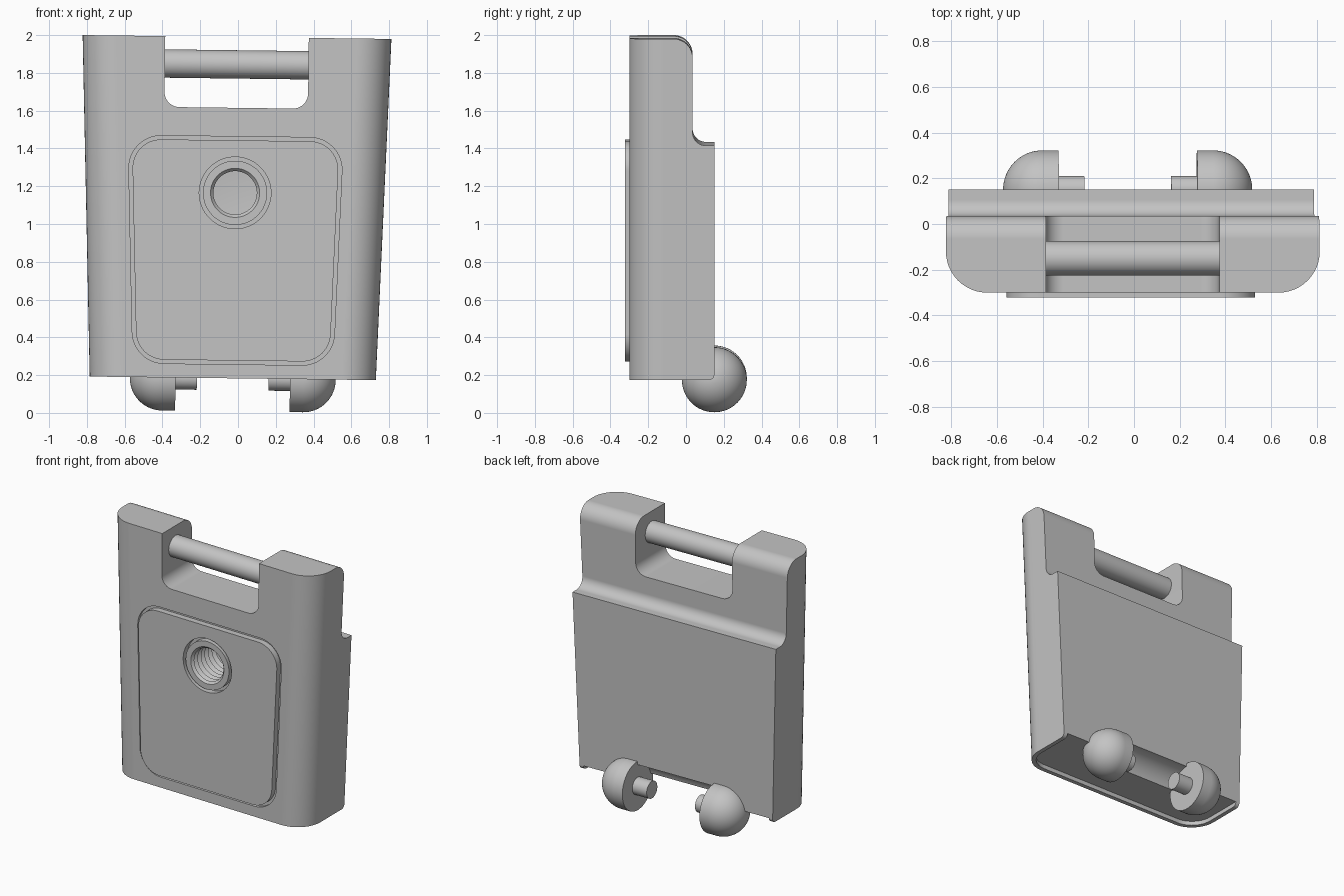
import bpy, bmesh, math
from mathutils import Matrix, Vector

if "Cube" in bpy.data.objects:
    bpy.data.objects.remove(bpy.data.objects["Cube"], do_unlink=True)

grey = bpy.data.materials.new("plain grey")
grey.use_nodes = True
COLOUR = (0.55, 0.55, 0.55, 1)
grey.diffuse_color = COLOUR
grey.node_tree.nodes["Principled BSDF"].inputs["Base Color"].default_value = COLOUR

# The whole part leans very slightly to one side
LEAN = Matrix.Translation((-0.03, 0, 0)) @ Matrix.Rotation(0.0125, 4, 'Y')
BOTTOM, TOP, FRONT, BACK = 0.183, 1.99, -0.3, 0.15
HOLE_Z = 1.165


def half_width(z):
    return 0.7575 + 0.0332 * (z - BOTTOM)


def rounded(corners, steps=12):
    """Outline through (u, v, radius) corners, each replaced by an arc."""
    out = []
    for i, (u, v, r) in enumerate(corners):
        p = Vector((u, v))
        if r == 0:
            out.append(p)
            continue
        a = (Vector(corners[i - 1][:2]) - p).normalized()
        b = (Vector(corners[(i + 1) % len(corners)][:2]) - p).normalized()
        half = a.angle(b) / 2
        centre = p + (a + b).normalized() * r / math.sin(half)
        start = p + a * r / math.tan(half) - centre
        end = p + b * r / math.tan(half) - centre
        turn = math.atan2(start.x * end.y - start.y * end.x, start.dot(end))
        for k in range(steps + 1):
            out.append(centre + Matrix.Rotation(turn * k / steps, 2) @ start)
    return out


def finish(name, bm):
    bmesh.ops.recalc_face_normals(bm, faces=bm.faces)
    mesh = bpy.data.meshes.new(name)
    bm.to_mesh(mesh)
    bm.free()
    mesh.materials.append(grey)
    ob = bpy.data.objects.new(name, mesh)
    bpy.context.collection.objects.link(ob)
    return ob


def loft(name, first, last):
    """Solid between two matching outlines of 3D points."""
    bm = bmesh.new()
    a = [bm.verts.new(p) for p in first]
    b = [bm.verts.new(p) for p in last]
    bm.faces.new(a)
    bm.faces.new(b)
    for i in range(len(a)):
        bm.faces.new((a[i - 1], a[i], b[i], b[i - 1]))
    return finish(name, bm)


def along_y(name, outline, y0, y1):
    return loft(name, [(u, y0, v) for u, v in outline], [(u, y1, v) for u, v in outline])


def lathe(name, profile, axis, centre, steps=64):
    """Revolve (distance along axis, radius) points about the X or Y axis."""
    bm = bmesh.new()
    place = (lambda d, r: (d, 0, r)) if axis == 'X' else (lambda d, r: (0, d, r))
    vs = [bm.verts.new(place(d, r)) for d, r in profile]
    edges = [bm.edges.new(pair) for pair in zip(vs, vs[1:])]
    bmesh.ops.spin(bm, geom=vs + edges, cent=(0, 0, 0), angle=math.tau, steps=steps,
                   axis=(1, 0, 0) if axis == 'X' else (0, 1, 0))
    bmesh.ops.remove_doubles(bm, verts=bm.verts, dist=1e-4)
    bmesh.ops.translate(bm, verts=bm.verts, vec=centre)
    return finish(name, bm)


def rod(name, axis, d0, d1, r, centre):
    return lathe(name, [(d0, 0), (d0, r), (d1, r), (d1, 0)], axis, centre)


def combine(ob, other, operation):
    mod = ob.modifiers.new(operation, 'BOOLEAN')
    mod.operation, mod.solver, mod.object = operation, 'EXACT', other
    bpy.context.view_layer.objects.active = ob
    bpy.ops.object.modifier_apply(modifier=mod.name)
    bpy.data.objects.remove(other, do_unlink=True)


# Body: stepped side profile trimmed by a tapered plan with round front edges
side = rounded([(FRONT, BOTTOM, 0), (BACK, BOTTOM, 0.03), (BACK, 1.425, 0),
                (0.035, 1.425, 0.07), (0.035, TOP, 0.1), (FRONT, TOP, 0)])
body = loft("body", [(-1, y, z) for y, z in side], [(1, y, z) for y, z in side])


def plan(z, inset=0.0, back=0.4):
    w = half_width(z) - inset
    r, front = 0.18 - inset, FRONT + inset
    return [(x, y, z) for x, y in
            rounded([(-w, front, r), (w, front, r), (w, back, 0), (-w, back, 0)])]


combine(body, loft("plan", plan(0), plan(2.2)), 'INTERSECT')

# Hollow under the body, leaving a thin rim that is open at the back
combine(body, loft("underside", plan(0.1, 0.03), plan(BOTTOM + 0.03, 0.03)), 'DIFFERENCE')

# Strap notch at the top
notch = rounded([(-0.38, 1.615, 0.08), (0.38, 1.615, 0.08), (0.38, 2.2, 0), (-0.38, 2.2, 0)])
combine(body, along_y("notch", notch, -1, 1), 'DIFFERENCE')

# Trough between the two ball ends
combine(body, rod("trough", 'X', -0.303, 0.303, 0.15, (0, BACK, 0.18)), 'DIFFERENCE')


# Front panel sitting in a shallow recess with a gap around it
def panel_outline(inset):
    z0, z1 = 0.257 + inset, 1.463 - inset
    w0, w1 = half_width(z0) - 0.23 - inset, half_width(z1) - 0.23 - inset
    r = 0.17 - inset
    return rounded([(-w0, z0, r), (w0, z0, r), (w1, z1, r), (-w1, z1, r)])


centre = (0, 0, HOLE_Z)
combine(body, along_y("recess", panel_outline(0), -0.5, FRONT + 0.02), 'DIFFERENCE')
combine(body, rod("bore", 'Y', -0.5, -0.03, 0.165, centre), 'DIFFERENCE')
panel = along_y("front_panel", panel_outline(0.02), -0.322, FRONT + 0.021)
combine(panel, rod("panel_hole", 'Y', -0.5, 0, 0.19, centre), 'DIFFERENCE')

# Threaded bushing
thread = [(-0.305 + 0.02 * k, 0.115 if k % 2 == 0 else 0.135) for k in range(14)]
bushing = lathe("threaded_bushing", [(-0.02, 0), (-0.02, 0.17), (-0.322, 0.17), (-0.322, 0.13)]
                + thread + [(-0.04, 0.115), (-0.04, 0)], 'Y', centre)

# Strap bar across the notch
bar = rod("strap_bar", 'X', -0.42, 0.42, 0.075, (0, -0.15, 1.845))

# Ball ends with inward stubs, mirrored
R = 0.172
arc = [(0.373 + R * math.cos(a), R * math.sin(a))
       for a in (math.pi / 2 * k / 16 for k in range(17))]
ball = lathe("ball_ends", arc + [(0.303, R), (0.303, 0.06), (0.19, 0.06), (0.19, 0)],
             'X', (0, BACK, 0.18))
ball.modifiers.new("pair", 'MIRROR').use_mirror_merge = False

for ob in (body, panel, bushing, bar, ball):
    bpy.ops.object.select_all(action='DESELECT')
    ob.select_set(True)
    bpy.context.view_layer.objects.active = ob
    bpy.ops.object.shade_smooth_by_angle(angle=math.radians(30))
    ob.modifiers.new("clean shading", 'WEIGHTED_NORMAL').keep_sharp = True
    ob.matrix_world = LEAN
